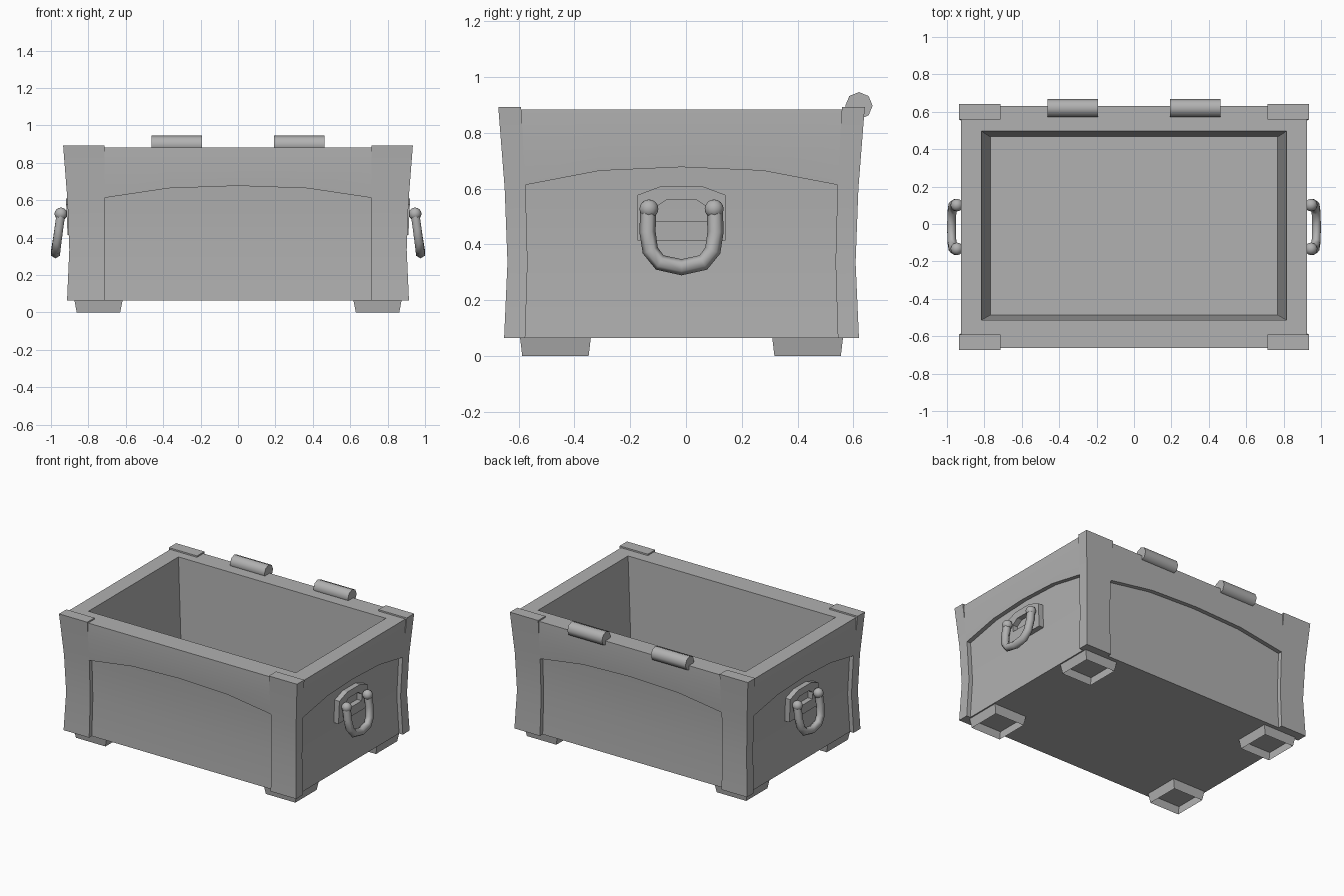
import bpy, bmesh, math

if "Cube" in bpy.data.objects:
    bpy.data.objects.remove(bpy.data.objects["Cube"])

CY = -0.016            # body centre in y
X0, Y0 = 0.902, 0.624  # half sizes at the waist
PROFILE = [(0.065, 0.012), (0.335, 0.0), (0.6, 0.010), (0.893, 0.033)]
RECESS = 0.03
RIM = 0.883
POST_X = 0.713         # inner edge of the corner posts

grey = bpy.data.materials.new("dark_grey")
grey.diffuse_color = (0.44, 0.44, 0.44, 1)
grey.use_nodes = True
grey.node_tree.nodes["Principled BSDF"].inputs["Base Color"].default_value = grey.diffuse_color


def flare(z):
    for (z0, f0), (z1, f1) in zip(PROFILE, PROFILE[1:]):
        if z <= z1:
            return f0 + (f1 - f0) * (z - z0) / (z1 - z0)
    return PROFILE[-1][1]


def rect(hx, hy, z, cx=0, cy=CY):
    return [(cx + sx * hx, cy + sy * hy, z)
            for sx, sy in ((-1, -1), (1, -1), (1, 1), (-1, 1))]


def finish(ob, deg):
    """Grey material and smooth shading with sharp edges kept."""
    ob.data.materials.append(grey)
    bpy.ops.object.select_all(action='DESELECT')
    ob.select_set(True)
    bpy.context.view_layer.objects.active = ob
    bpy.ops.object.shade_smooth_by_angle(angle=math.radians(deg))


def loft(name, rows, closed=True, caps="", deg=30, outward=None):
    """Bridge successive rows of points with quads."""
    bm = bmesh.new()
    vs = [[bm.verts.new(p) for p in r] for r in rows]
    n = len(rows[0])
    for a, b in zip(vs, vs[1:]):
        for i in range(n if closed else n - 1):
            j = (i + 1) % n
            bm.faces.new((a[i], a[j], b[j], b[i]))
    if "s" in caps:
        bm.faces.new(vs[0][::-1])
    if "e" in caps:
        bm.faces.new(vs[-1])
    bmesh.ops.recalc_face_normals(bm, faces=bm.faces)
    me = bpy.data.meshes.new(name)
    bm.to_mesh(me)
    bm.free()
    if outward:  # open strip: make it face along the given axis and sign
        axis, sign = outward
        if sum((p.normal * p.area)[axis] for p in me.polygons) * sign < 0:
            me.flip_normals()
    ob = bpy.data.objects.new(name, me)
    bpy.context.collection.objects.link(ob)
    finish(ob, deg)
    return ob


# Open box: recessed panels outside, tapered cavity inside
rows = [rect(X0 + flare(z) - RECESS, Y0 + flare(z) - RECESS, z)
        for z in (0.065, 0.335, 0.6, RIM)]
rows.append(rect(0.815, 0.505, RIM, 0, -0.009))
rows.append(rect(0.767, 0.476, 0.1, 0, -0.011))
loft("box_body", rows, caps="se")

# Corner posts and hollow tapered feet
for sx in (-1, 1):
    for sy in (-1, 1):
        rows = []
        for z, f in PROFILE:
            xi, xo = POST_X, X0 + f
            yi, yo = 0.552 + 0.7 * f, Y0 + f
            rows.append([(sx * x, CY + sy * y, z)
                         for x, y in ((xi, yi), (xo, yi), (xo, yo), (xi, yo))])
        loft("corner_post", rows, caps="se")
        fx, fy = sx * 0.746, CY + sy * 0.452
        loft("foot", [rect(0.129, 0.127, 0.066, fx, fy),
                      rect(0.116, 0.119, 0.0, fx, fy)])

# Arched upper bands on the four walls
ARCH = [(-1, 0.613), (-0.52, 0.664), (0, 0.677), (0.52, 0.664), (1, 0.613)]


def band(name, side, sign):
    def pt(t, z, off):
        f = flare(z)
        if side == 1:
            return (t * POST_X, CY + sign * (Y0 + f + off), z)
        return (sign * (X0 + f + off), CY + t * (0.552 + 0.7 * f), z)
    spec = [(None, -RECESS - 0.005), (None, 0), (0.775, 0),
            (RIM, -0.01), (RIM, -RECESS)]
    rows = [[pt(t, az if z is None else z, off) for t, az in ARCH]
            for z, off in spec]
    loft(name, rows, closed=False, outward=(side, sign))


band("front_band", 1, -1)
band("back_band", 1, 1)
band("left_band", 0, -1)
band("right_band", 0, 1)

# Hinge barrels on the back rim
for sx in (-1, 1):
    bpy.ops.mesh.primitive_cylinder_add(
        vertices=8, radius=0.049, depth=0.271,
        location=(sx * 0.328, 0.62, 0.897), rotation=(0, math.pi / 2, 0))
    ob = bpy.context.object
    ob.name = "hinge_barrel"
    finish(ob, 50)

# Side handles: slotted plate, two knobs and a hanging ring
OUTER = [(-0.158, 0.414), (0.158, 0.414), (0.158, 0.577),
         (0.07, 0.61), (-0.07, 0.61), (-0.158, 0.577)]
INNER = [(-0.098, 0.482), (0.098, 0.482), (0.098, 0.53),
         (0.053, 0.56), (-0.053, 0.56), (-0.098, 0.53)]
HALF_RING = [(0.119, 0.525), (0.122, 0.445), (0.112, 0.378), (0.078, 0.335)]
ring_pts = ([(-y, z) for y, z in HALF_RING] + [(0, 0.318)]
            + HALF_RING[::-1])
n = len(ring_pts)
for s in (-1, 1):
    def plate(pts, x=None):
        return [(s * (x or 0.913 + 0.045 * (z - 0.45)), CY + y, z)
                for y, z in pts]
    loft("handle_plate", [plate(OUTER, 0.868), plate(OUTER),
                          plate(INNER), plate(INNER, 0.868)], deg=20)
    for k in (-1, 1):
        bpy.ops.mesh.primitive_uv_sphere_add(
            segments=12, ring_count=8, radius=0.034,
            location=(s * 0.947, CY + k * 0.117, 0.527))
        ob = bpy.context.object
        ob.name = "handle_knob"
        finish(ob, 60)
    # ring: hexagonal tube swept along the hanging path
    rows = []
    for i, (y, z) in enumerate(ring_pts):
        x = 0.947 + 0.14 * (0.525 - z)
        a, b = ring_pts[max(i - 1, 0)], ring_pts[min(i + 1, n - 1)]
        ty, tz = b[0] - a[0], b[1] - a[1]
        ln = math.hypot(ty, tz)
        ny, nz = -tz / ln, ty / ln
        rows.append([(s * (x + 0.027 * math.sin(q)),
                      CY + y + 0.029 * math.cos(q) * ny,
                      z + 0.029 * math.cos(q) * nz)
                     for q in [j * math.pi / 3 for j in range(6)]])
    loft("handle_ring", rows, caps="se", deg=65)
